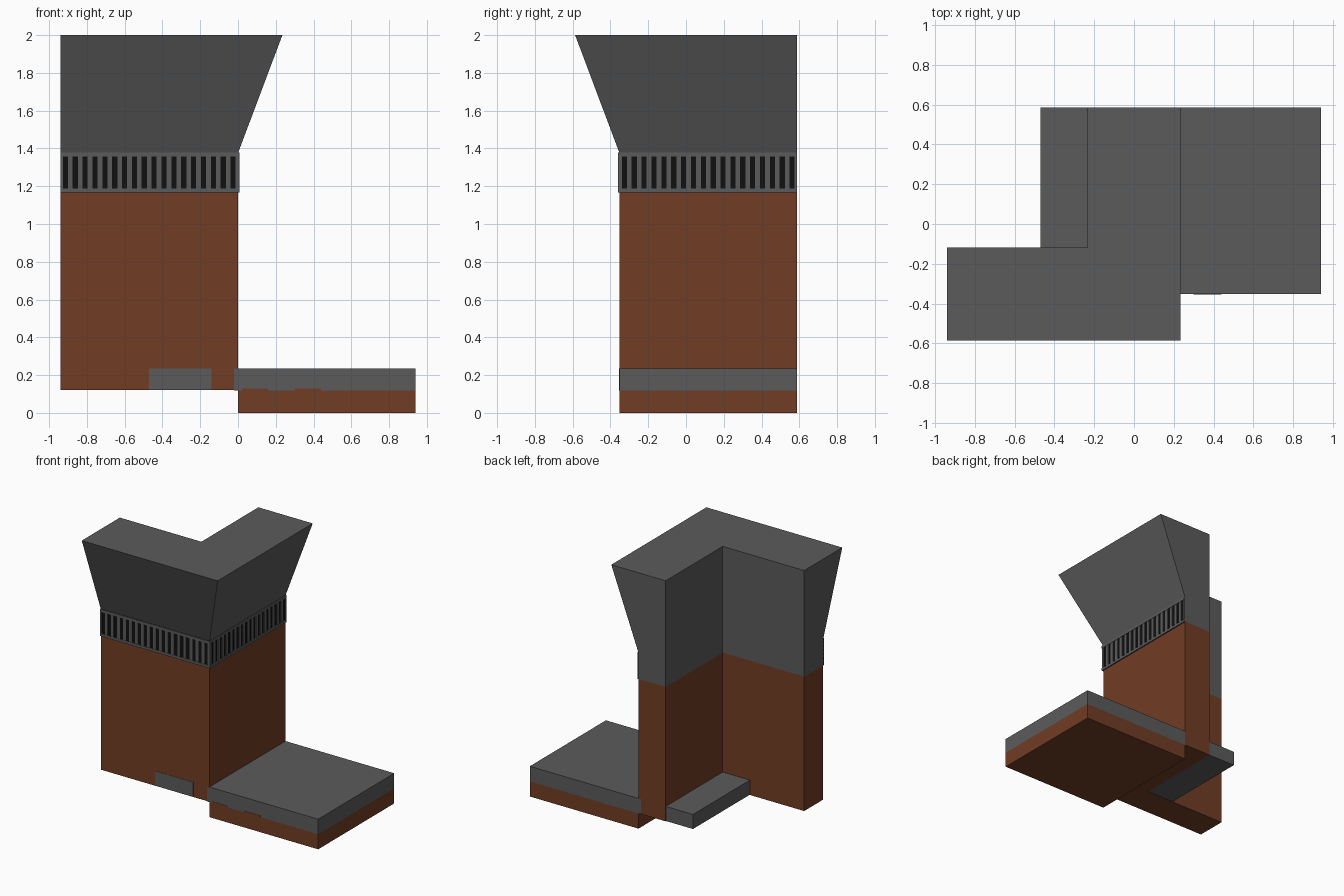
import bpy, bmesh

if "Cube" in bpy.data.objects:
    bpy.data.objects.remove(bpy.data.objects["Cube"])

def material(name, rgb):
    m = bpy.data.materials.new(name)
    m.diffuse_color = (*rgb, 1)
    m.use_nodes = True
    m.node_tree.nodes["Principled BSDF"].inputs["Base Color"].default_value = m.diffuse_color
    return m

GREY = material("stone grey", (0.105, 0.105, 0.105))
BROWN = material("earth brown", (0.165, 0.046, 0.018))
BLACK = material("slot black", (0.005, 0.005, 0.005))

def finish(name, bm, mat):
    bmesh.ops.recalc_face_normals(bm, faces=bm.faces[:])
    me = bpy.data.meshes.new(name)
    bm.to_mesh(me)
    bm.free()
    me.materials.append(mat)
    ob = bpy.data.objects.new(name, me)
    bpy.context.collection.objects.link(ob)
    return ob

def add_box(bm, x0, x1, y0, y1, z0, z1):
    vs = bmesh.ops.create_cube(bm, size=1)["verts"]
    for v in vs:
        v.co = (x1 if v.co.x > 0 else x0, y1 if v.co.y > 0 else y0, z1 if v.co.z > 0 else z0)

def boxes(name, mat, *dims):
    bm = bmesh.new()
    for d in dims:
        add_box(bm, *d)
    return finish(name, bm, mat)

L, R, B = -0.94, 0.94, 0.587          # left, right and back limits
XI, YI = -0.235, -0.117               # inner corner of the L plan
XO, YO = 0.0, -0.352                  # outer corner of the L plan

def l_loft(name, mat, levels):
    """Stack L-shaped rings; each level is (z, outward flare of the outer sides)."""
    bm = bmesh.new()
    rings = []
    for z, f in levels:
        plan = [(L, YO - f), (XO + f, YO - f), (XO + f, B), (XI, B), (XI, YI), (L, YI)]
        rings.append([bm.verts.new((x, y, z)) for x, y in plan])
    for a, b in zip(rings, rings[1:]):
        for i in range(6):
            j = (i + 1) % 6
            bm.faces.new((a[i], a[j], b[j], b[i]))
    bm.faces.new(rings[0][::-1])
    bm.faces.new(rings[-1])
    return finish(name, bm, mat)

# Corner wall and flared top
l_loft("corner_wall", BROWN, [(0.12, 0), (1.17, 0)])
l_loft("flared_top", GREY, [(1.17, 0), (1.375, 0), (2.0, 0.235)])

# Floor slab over its earth base; the slab runs through the foot of the wall
boxes("earth_base", BROWN, (XO, R, YO, B, 0, 0.119))
boxes("floor_slab", GREY, (XO - 0.02, R, YO - 0.001, B, 0.118, 0.236),
      (-0.47, XO - 0.02, YO + 0.002, B - 0.002, 0.122, 0.236))
boxes("slab_patch", GREY, (-0.47, -0.14, YO - 0.002, YO + 0.003, 0.121, 0.236))
boxes("slab_edge_chips", BROWN, (0.02, 0.16, YO - 0.003, YO, 0.118, 0.13),
      (0.30, 0.44, YO - 0.003, YO, 0.118, 0.13))

# Slatted band: black backing, rails and evenly spaced bars on both outer sides
Z0, Z1, OUT = 1.168, 1.378, 0.009
boxes("band_backing", BLACK, (L, XO, YO - 0.002, YO, Z0, Z1),
      (XO, XO + 0.002, YO - 0.002, B, Z0, Z1))

bm = bmesh.new()
for z0, z1 in ((Z0, Z0 + 0.02), (Z1 - 0.02, Z1)):
    add_box(bm, L, XO + OUT, YO - OUT, YO, z0, z1)
    add_box(bm, XO, XO + OUT, YO, B, z0, z1)
finish("band_rails", bm, GREY)

bm = bmesh.new()
N, HALF = 18, 0.0125
step = (XO - L) / N
for i in range(N + 1):
    x = L + i * step
    add_box(bm, max(L, x - HALF), min(XO + OUT, x + HALF), YO - OUT + 0.002, YO, Z0 + 0.01, Z1 - 0.01)
    y = YO + i * step
    add_box(bm, XO, XO + OUT - 0.002, max(YO - OUT, y - HALF), min(B, y + HALF), Z0 + 0.01, Z1 - 0.01)
finish("band_bars", bm, GREY)
